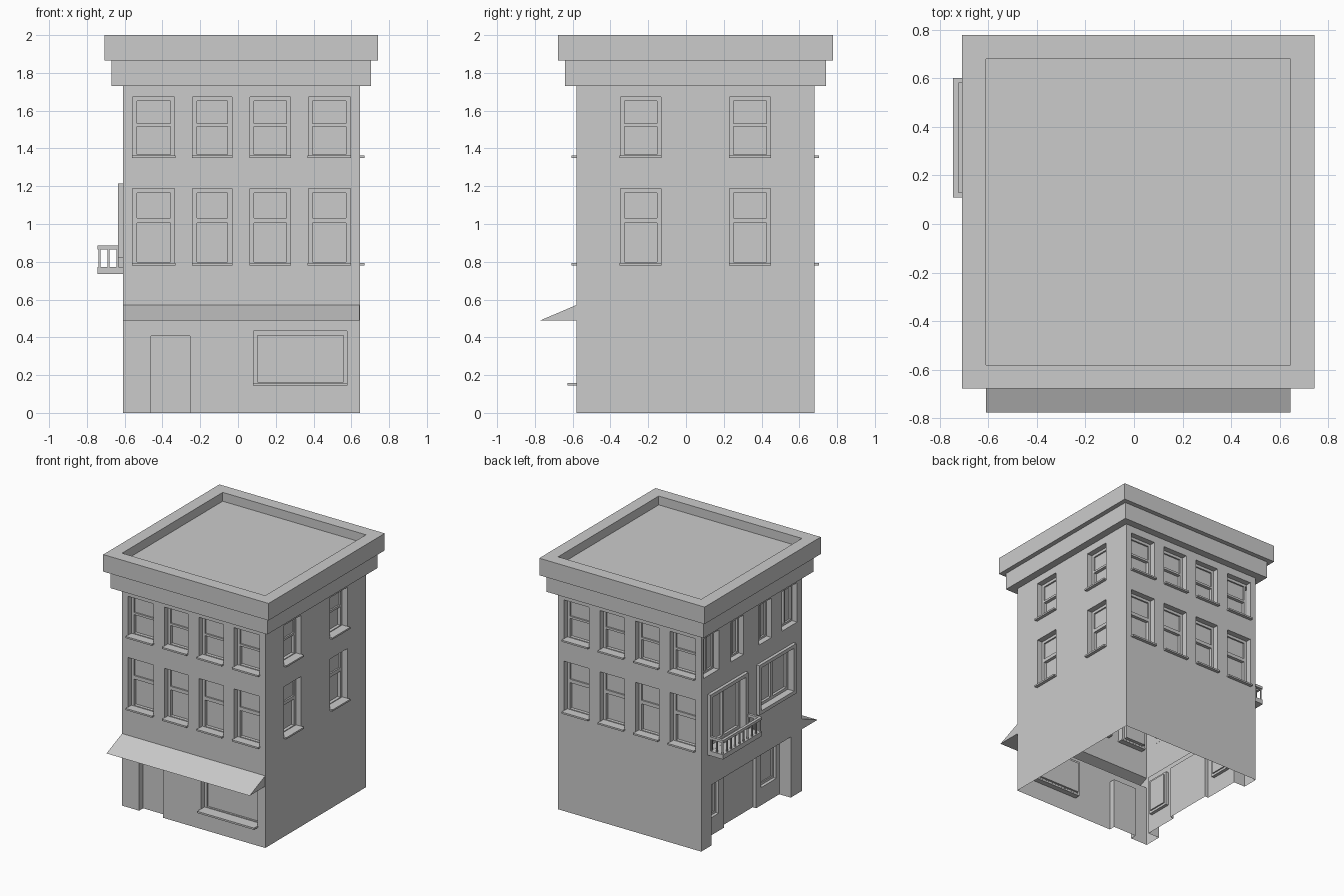
import bpy, bmesh

if "Cube" in bpy.data.objects:
    bpy.data.objects.remove(bpy.data.objects["Cube"])

X0, X1, Y0, Y1 = -0.61, 0.645, -0.58, 0.68   # wall planes


def add_box(bm, x0, x1, y0, y1, z0, z1):
    v = [bm.verts.new((x, y, z)) for z in (z0, z1)
         for x, y in ((x0, y0), (x1, y0), (x1, y1), (x0, y1))]
    for f in ((3, 2, 1, 0), (4, 5, 6, 7), (0, 1, 5, 4), (1, 2, 6, 5), (2, 3, 7, 6), (3, 0, 4, 7)):
        bm.faces.new([v[i] for i in f])


def side_box(bm, side, u0, u1, z0, z1, depth, out):
    """Box on a facade, reaching `depth` into the wall and `out` beyond it."""
    if side == 'front':
        add_box(bm, u0, u1, Y0 - out, Y0 + depth, z0, z1)
    elif side == 'back':
        add_box(bm, u0, u1, Y1 - depth, Y1 + out, z0, z1)
    elif side == 'right':
        add_box(bm, X1 - depth, X1 + out, u0, u1, z0, z1)
    else:
        add_box(bm, X0 - out, X0 + depth, u0, u1, z0, z1)


def make(name, bm):
    me = bpy.data.meshes.new(name)
    bm.to_mesh(me)
    bm.free()
    ob = bpy.data.objects.new(name, me)
    bpy.context.collection.objects.link(ob)
    return ob


def boolean(target, tool, op):
    m = target.modifiers.new(op, 'BOOLEAN')
    m.operation, m.object, m.solver = op, tool, 'EXACT'
    bpy.context.view_layer.objects.active = target
    bpy.ops.object.modifier_apply(modifier=m.name)
    bpy.data.objects.remove(tool)


# Walls, stepped cornice and sunken roof: stacked rectangular rings (offset, z)
bm = bmesh.new()
rings = []
for o, z in ((0, 0), (0, 1.73), (.06, 1.73), (.06, 1.865), (.097, 1.865), (.097, 2), (0, 2), (0, 1.93)):
    rings.append([bm.verts.new(p) for p in ((X0 - o, Y0 - o, z), (X1 + o, Y0 - o, z),
                                            (X1 + o, Y1 + o, z), (X0 - o, Y1 + o, z))])
for a, b in zip(rings, rings[1:]):
    for i in range(4):
        j = (i + 1) % 4
        bm.faces.new((a[i], a[j], b[j], b[i]))
bm.faces.new(rings[0][::-1])
bm.faces.new(rings[-1])
building = make("building_shell", bm)

# Cutters, one mesh per depth level
cut = [bmesh.new() for _ in range(3)]
sills = bmesh.new()
columns = {'front': ((-.558, -.335), (-.24, -.033), (.063, .278), (.372, .595)),
           'right': ((-.348, -.132), (.23, .447))}
columns['back'] = columns['front']
# Rows: opening bottom and top, meeting rail bottom and top
rows = ((1.36, 1.672, 1.515, 1.532), (.79, 1.187, 1.005, 1.033))

# Sash windows
for side, cols in columns.items():
    for u0, u1 in cols:
        for z0, z1, m0, m1 in rows:
            side_box(cut[0], side, u0, u1, z0, z1, .045, .1)
            side_box(cut[1], side, u0 + .022, u1 - .022, m1, z1 - .022, .057, .1)
            side_box(cut[1], side, u0 + .022, u1 - .022, z0 + .008, m0, .07, .1)
            side_box(sills, side, u0 - .003, u1 + .003, z0 - .01, z0 + .003, .044, .025)

# Paired casements, top floor of the left side
for u0, u1 in ((.46, .65), (.15, .31), (-.2, -.04), (-.52, -.33)):
    side_box(cut[0], 'left', u0, u1, 1.36, 1.672, .045, .1)
    m = (u0 + u1) / 2
    for a, b in ((u0 + .015, m - .008), (m + .008, u1 - .015)):
        side_box(cut[1], 'left', a, b, 1.375, 1.655, .06, .1)

# Balcony door and large window with raised surrounds
trim = bmesh.new()
for u0, u1, z0, z1 in ((.125, .6, .745, 1.215), (-.475, -.01, .82, 1.215)):
    t = .028
    side_box(cut[0], 'left', u0 + t, u1 - t, z0 + t, z1 - t, .03, .1)
    m = (u0 + u1) / 2
    for a, b in ((u0 + .05, m - .012), (m + .012, u1 - .05)):
        side_box(cut[1], 'left', a, b, z0 + .05, z1 - .05, .05, .1)
    for a, b, c, d in ((u0, u0 + t, z0, z1), (u1 - t, u1, z0, z1),
                       (u0 + t, u1 - t, z0, z0 + t), (u0 + t, u1 - t, z1 - t, z1)):
        side_box(trim, 'left', a, b, c, d, .001, .025)

# Recessed side shopfront: alcove, centre entrance, flanking windows
side_box(cut[0], 'left', -.44, .55, -.1, .48, .1, .1)
side_box(cut[1], 'left', -.15, .25, -.1, .42, .13, .1)
for u0, u1 in ((-.4, -.21), (.32, .51)):
    side_box(cut[1], 'left', u0, u1, .14, .42, .125, .1)
    side_box(cut[2], 'left', u0 + .018, u1 - .018, .158, .402, .135, .1)

# Front door and display window
side_box(cut[0], 'front', -.46, -.253, -.1, .407, .05, .1)
side_box(cut[0], 'front', .082, .578, .155, .433, .045, .1)
side_box(cut[1], 'front', .102, .558, .163, .41, .06, .1)
side_box(sills, 'front', .08, .58, .144, .158, .044, .047)

for i, c in enumerate(cut):
    boolean(building, make("cutter", c), 'DIFFERENCE')

# Awning wedge joined into the front wall
bm = bmesh.new()
prof = ((-.775, .488), (Y0 + .002, .488), (Y0 + .002, .572))
a, b = ([bm.verts.new((x, y, z)) for y, z in prof] for x in (X0 + .0005, X1 - .0005))
bm.faces.new(a)
bm.faces.new(b[::-1])
for i in range(3):
    j = (i + 1) % 3
    bm.faces.new((a[j], a[i], b[i], b[j]))
bmesh.ops.recalc_face_normals(bm, faces=bm.faces)
boolean(building, make("awning", bm), 'UNION')

# Leave the shell open underneath
bm = bmesh.new()
bm.from_mesh(building.data)
bmesh.ops.delete(bm, geom=[f for f in bm.faces if all(v.co.z < 1e-4 for v in f.verts)],
                 context='FACES')
bm.to_mesh(building.data)
bm.free()

make("window_sills", sills)
make("window_surrounds", trim)

# Balcony: slab, handrail and balusters
BX, BY0, BY1 = -.745, .11, .6
bm = bmesh.new()
add_box(bm, BX, X0, BY0, BY1, .735, .772)
make("balcony_slab", bm)
bm = bmesh.new()
add_box(bm, BX, BX + .022, BY0, BY1, .864, .885)
for y in (BY0, BY1 - .02):
    add_box(bm, BX + .022, X0, y, y + .02, .864, .885)
make("balcony_rail", bm)
bm = bmesh.new()
h = .005
spots = [(BX + .011, BY0 + .01 + i * (BY1 - BY0 - .02) / 9) for i in range(10)]
spots += [(x, y) for x in (-.685, -.637) for y in (BY0 + .01, BY1 - .01)]
for x, y in spots:
    add_box(bm, x - h, x + h, y - h, y + h, .771, .865)
make("balcony_balusters", bm)
